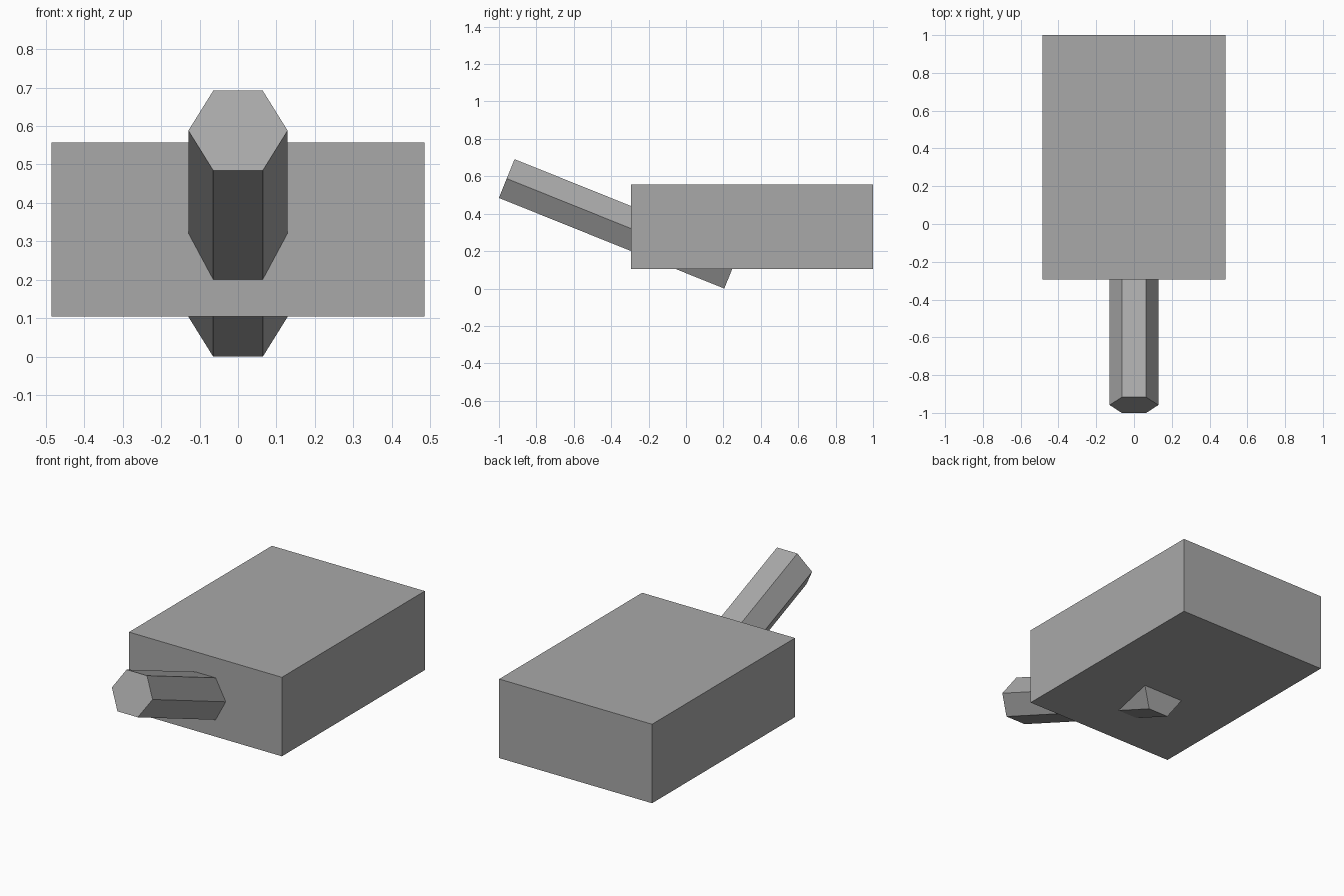
import bpy
import bmesh
import math
from mathutils import Matrix, Vector

cube = bpy.data.objects.get("Cube")
if cube:
    bpy.data.objects.remove(cube, do_unlink=True)

# One plain grey for everything
grey = bpy.data.materials.new("plain_grey")
grey.use_nodes = True
colour = (0.395, 0.395, 0.395, 1.0)
grey.diffuse_color = colour
grey.node_tree.nodes["Principled BSDF"].inputs["Base Color"].default_value = colour


def add_part(name, bm):
    """Turn a bmesh into a flat-shaded, coloured object."""
    mesh = bpy.data.meshes.new(name)
    bm.to_mesh(mesh)
    bm.free()
    mesh.materials.append(grey)
    obj = bpy.data.objects.new(name, mesh)
    bpy.context.collection.objects.link(obj)
    return obj


# Rectangular block
low, high = Vector((-0.485, -0.295, 0.104)), Vector((0.485, 1.0, 0.557))
bm = bmesh.new()
bmesh.ops.create_cube(bm, size=1.0, matrix=Matrix.Translation((low + high) / 2)
                      @ Matrix.Diagonal((high - low).to_4d()))
add_part("block", bm)

# Slanted six-sided rod running through the block
front, back = Vector((0, -0.9585, 0.588)), Vector((0, 0.2465, 0.1035))
axis = front - back
tilt = math.atan2(-axis.y, axis.z)
bm = bmesh.new()
bmesh.ops.create_cone(bm, cap_ends=True, segments=6, radius1=0.129, radius2=0.129,
                      depth=axis.length,
                      matrix=Matrix.Translation((front + back) / 2)
                      @ Matrix.Rotation(tilt, 4, 'X')
                      @ Matrix.Rotation(math.radians(90), 4, 'Z'))
add_part("hexagonal_rod", bm)
